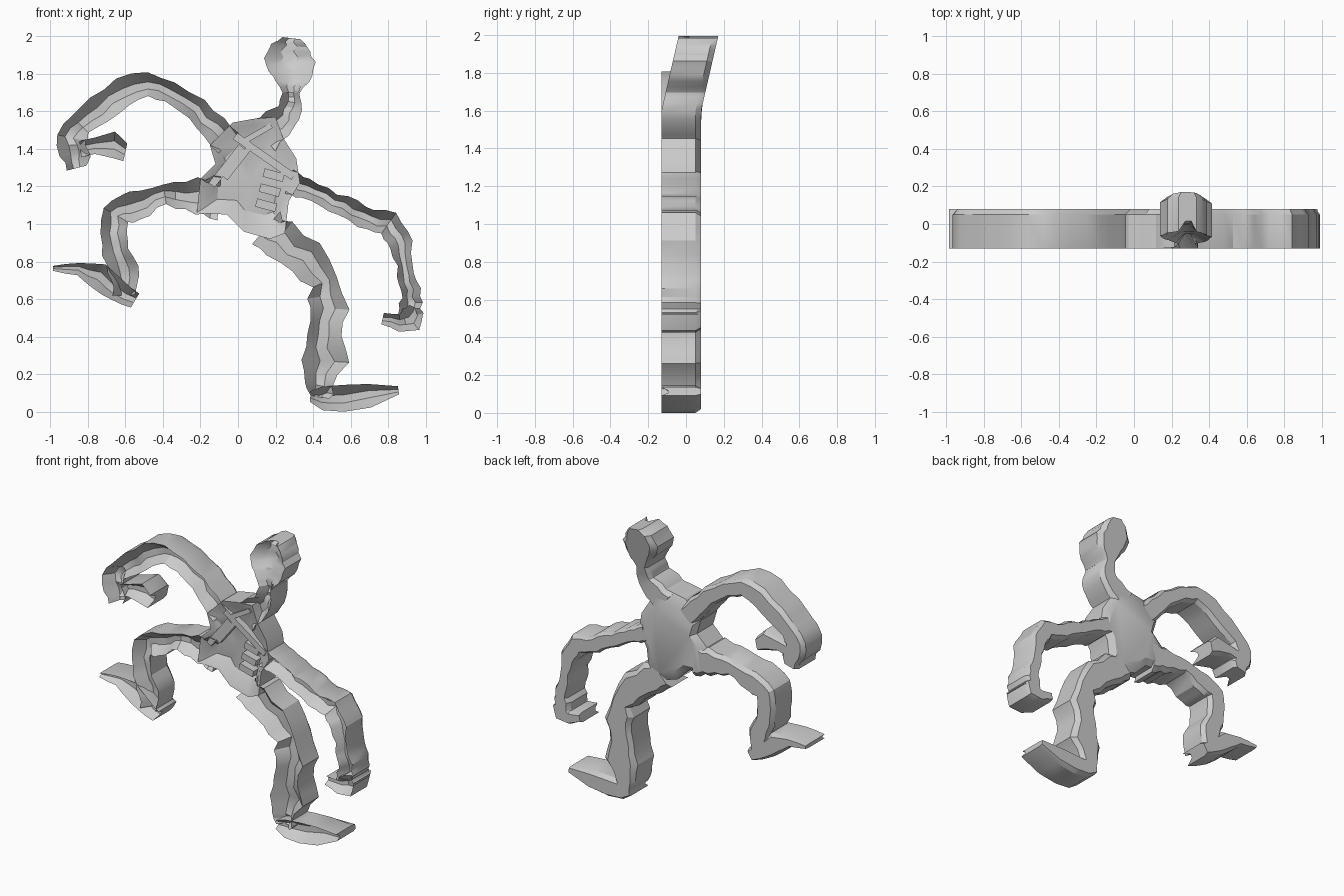
import bpy, bmesh, math, random
from mathutils import Vector, Matrix

random.seed(4)
cube = bpy.data.objects.get("Cube")
if cube:
    bpy.data.objects.remove(cube, do_unlink=True)

grey = bpy.data.materials.new("stone grey")
grey.use_nodes = True
grey.diffuse_color = (0.6, 0.6, 0.6, 1)
grey.node_tree.nodes["Principled BSDF"].inputs["Base Color"].default_value = (0.6, 0.6, 0.6, 1)

FRONT, EDGE, BACK = -0.13, 0.05, 0.08


def finish(name, bm, angle=30):
    bmesh.ops.recalc_face_normals(bm, faces=bm.faces)
    mesh = bpy.data.meshes.new(name)
    bm.to_mesh(mesh)
    bm.free()
    mesh.materials.append(grey)
    ob = bpy.data.objects.new(name, mesh)
    bpy.context.collection.objects.link(ob)
    bpy.ops.object.select_all(action='DESELECT')
    ob.select_set(True)
    bpy.context.view_layer.objects.active = ob
    bpy.ops.object.shade_smooth_by_angle(angle=math.radians(angle))
    return ob


def resample(path, steps):
    """Subdivide a path of (x, z, half width)."""
    out = []
    for a, b in zip(path, path[1:]):
        a, b = Vector(a), Vector(b)
        out += [a.lerp(b, i / steps) for i in range(steps)]
    return out + [Vector(path[-1])]


def limb(name, path, steps=3, jag=0.012, groove=0.075, lean=None):
    """Sweep a channel section, open at the front and rounded at the back."""
    pts = resample(path, steps)
    bm = bmesh.new()
    rings = []
    for i, p in enumerate(pts):
        # Average the direction over a wide span so bends stay clean
        a, b = pts[max(i - 2, 0)], pts[min(i + 2, len(pts) - 1)]
        d = Vector((b.x - a.x, b.y - a.y)).normalized()
        n = Vector((-d.y, d.x))
        left = p.z + random.uniform(-jag, jag)
        right = p.z + random.uniform(-jag, jag)
        mid = random.uniform(-0.15, 0.15)
        floor = FRONT + min(groove, p.z * 1.2) + random.uniform(-0.012, 0.012)
        section = [(-1, FRONT), (-1, EDGE), (-0.7, BACK), (0.7, BACK),
                   (1, EDGE), (1, FRONT), (0.3 + mid, floor), (-0.3 + mid, floor)]
        ring = []
        for s, y in section:
            w = left if s > 0 else right
            x, z = p.x + n.x * s * w, p.y + n.y * s * w
            if lean:
                y += lean(z)
            ring.append(bm.verts.new((x, y, max(z, 0))))
        rings.append(ring)
    for r, q in zip(rings, rings[1:]):
        for k in range(len(r)):
            m = (k + 1) % len(r)
            bm.faces.new((r[k], r[m], q[m], q[k]))
    caps = [bm.faces.new(rings[0]), bm.faces.new(rings[-1])]
    bmesh.ops.triangulate(bm, faces=caps)
    return finish(name, bm)


# Torso: ragged outline, rounded back, hollowed front
outline = [(-.03, 1.54), (.08, 1.56), (.2, 1.57), (.24, 1.46), (.31, 1.35), (.33, 1.22),
           (.27, 1.12), (.25, .95), (.17, .92), (.03, .96), (-.06, 1.05), (-.22, 1.06),
           (-.2, 1.24), (-.12, 1.32), (-.15, 1.42)]
centre = Vector((.07, 1.24))
bm = bmesh.new()
rings = []
for scale, y in ((.8, BACK), (1, EDGE), (1, FRONT), (.9, FRONT + .01), (.6, -.07)):
    ring = []
    for x, z in outline:
        p = centre.lerp(Vector((x, z)), scale)
        wobble = random.uniform(-.015, .015) if scale < .75 else 0
        ring.append(bm.verts.new((p.x + wobble, y + wobble, p.y)))
    rings.append(ring)
for r, q in zip(rings, rings[1:]):
    for k in range(len(r)):
        m = (k + 1) % len(r)
        bm.faces.new((r[k], r[m], q[m], q[k]))
bm.faces.new(rings[0])
hub = bm.verts.new((centre.x, -.085, centre.y))
for a, b in zip(rings[-1], rings[-1][1:] + rings[-1][:1]):
    bm.faces.new((a, b, hub))
finish("torso", bm)


# Raised chest and belly relief
def slab(name, x, z, length, height, tilt):
    bm = bmesh.new()
    bmesh.ops.create_cube(bm, size=1)
    move = Matrix.Translation((x, -.09, z)) @ Matrix.Rotation(math.radians(tilt), 4, 'Y')
    bmesh.ops.transform(bm, verts=bm.verts, matrix=move @ Matrix.Diagonal((length, .07, height, 1)))
    finish(name, bm)


slab("chest_strap", .14, 1.36, .38, .04, 35)
slab("side_rib", -.06, 1.31, .26, .04, -52)
slab("inner_rib", .0, 1.33, .22, .03, -52)
slab("collar_ridge", .1, 1.48, .18, .03, -30)
for i in range(3):
    slab(f"belly_plate_{i + 1}", .15 + .02 * i, 1.1 + .08 * i, .11, .045, 15)

# Head and neck, leaning back toward the crown
limb("neck", [(.13, 1.47, .1), (.25, 1.57, .07), (.285, 1.65, .055), (.28, 1.73, .055)],
     lean=lambda z: max(0, z - 1.6) * .23)
limb("head", [(.28, 1.7, .05), (.285, 1.76, .085), (.285, 1.82, .125), (.275, 1.89, .125),
              (.28, 1.95, .095), (.285, 1.99, .06)], 2, groove=.05,
     lean=lambda z: max(0, z - 1.6) * .23)

# Raised right arm with hooked hand
limb("right_arm", [(-.05, 1.43, .08), (-.13, 1.51, .075), (-.22, 1.61, .06), (-.36, 1.705, .06),
                   (-.48, 1.745, .07), (-.61, 1.7, .075), (-.74, 1.61, .07), (-.84, 1.53, .06),
                   (-.89, 1.46, .07), (-.87, 1.38, .08), (-.85, 1.3, .055)], 2)
limb("right_thumb", [(-.84, 1.4, .04), (-.76, 1.42, .045), (-.66, 1.42, .07), (-.6, 1.385, .05)], 1, .005)

# Lowered left arm with curled hand
limb("left_arm", [(.27, 1.22, .07), (.36, 1.19, .06), (.51, 1.12, .05), (.66, 1.04, .06),
                  (.8, 1.0, .065), (.87, .89, .055), (.9, .73, .045), (.92, .61, .055),
                  (.92, .52, .06)])
limb("left_hand", [(.95, .55, .04), (.92, .49, .07), (.86, .475, .045), (.77, .495, .03)], 2, .005)

# Bent right leg
limb("right_leg", [(-.1, 1.14, .11), (-.22, 1.15, .09), (-.39, 1.155, .055), (-.55, 1.1, .075),
                   (-.655, 1.05, .08), (-.665, .9, .07), (-.61, .755, .075), (-.605, .62, .06)])
limb("right_foot", [(-.55, .59, .045), (-.65, .65, .06), (-.74, .72, .07), (-.85, .76, .035),
                    (-.985, .765, .012)], 2, .004)

# Standing left leg
limb("left_leg", [(.15, .98, .11), (.22, .92, .1), (.36, .82, .09), (.46, .69, .085),
                  (.48, .55, .1), (.445, .41, .09), (.46, .27, .115), (.43, .14, .085),
                  (.42, .08, .05)], 2, .02)
limb("left_foot", [(.385, .08, .03), (.45, .07, .065), (.56, .07, .07), (.7, .085, .065),
                   (.855, .115, .02)], 1, .003)
